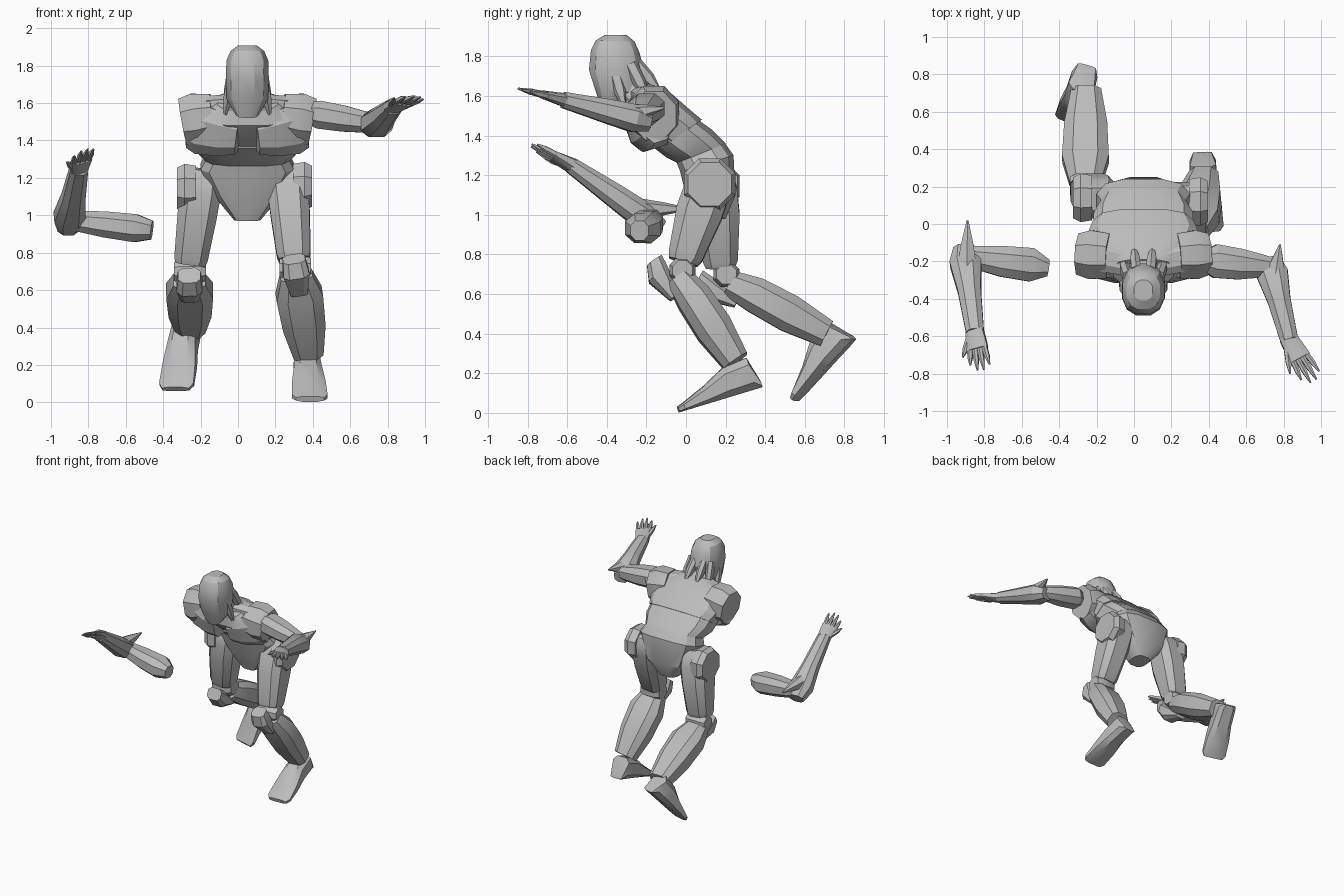
import bpy
import bmesh
from math import cos, sin, pi, radians, copysign
from mathutils import Vector

cube = bpy.data.objects.get("Cube")
if cube:
    bpy.data.objects.remove(cube, do_unlink=True)

grey = bpy.data.materials.new("plain grey")
grey.use_nodes = True
grey.diffuse_color = (0.5, 0.5, 0.5, 1)
grey.node_tree.nodes["Principled BSDF"].inputs["Base Color"].default_value = grey.diffuse_color

MID = 0.05          # centre plane of the torso
FORWARD = Vector((0, -1, 0))
UP = Vector((0, 0, 1))


def outline(sides, power):
    """Unit cross-section: power 1 is round, smaller is boxier."""
    angles = [2 * pi * (i + 0.5) / sides for i in range(sides)]
    pts = [[copysign(abs(f(a)) ** power, f(a)) for f in (cos, sin)] for a in angles]
    size = max(p[0] for p in pts)
    return [(p / size, q / size) for p, q in pts]


def loft(name, rings, sides=8, power=0.8):
    """Skin a list of (centre, half side vector, half front vector)."""
    bm = bmesh.new()
    shape = outline(sides, power)
    loops = [[bm.verts.new(c + u * p + v * q) for p, q in shape] for c, u, v in rings]
    for low, high in zip(loops, loops[1:]):
        for i in range(sides):
            j = (i + 1) % sides
            bm.faces.new((low[i], low[j], high[j], high[i]))
    bm.faces.new(loops[0][::-1])
    bm.faces.new(loops[-1])
    bmesh.ops.recalc_face_normals(bm, faces=bm.faces)
    mesh = bpy.data.meshes.new(name)
    bm.to_mesh(mesh)
    bm.free()
    mesh.materials.append(grey)
    obj = bpy.data.objects.new(name, mesh)
    bpy.context.collection.objects.link(obj)
    bpy.ops.object.select_all(action="DESELECT")
    obj.select_set(True)
    bpy.context.view_layer.objects.active = obj
    bpy.ops.object.shade_smooth_by_angle(angle=radians(28))


def bone(name, a, b, front, sections, **options):
    """Part along a-b; each section is (fraction, back, front, half width)."""
    a, b = Vector(a), Vector(b)
    axis = (b - a).normalized()
    side = axis.cross(front).normalized()
    fwd = side.cross(axis)
    rings = [(a.lerp(b, t) + fwd * (back + ahead) / 2, side * wide, fwd * (ahead - back) / 2)
             for t, back, ahead, wide in sections]
    loft(name, rings, **options)


def trunk(name, sections, **options):
    """Symmetric part; each section is (half width, front y, z, back y, z)."""
    rings = []
    for wide, fy, fz, by, bz in sections:
        front, back = Vector((MID, fy, fz)), Vector((MID, by, bz))
        rings.append(((front + back) / 2, Vector((wide, 0, 0)), (front - back) / 2))
    loft(name, rings, **options)


# Torso
trunk("chest", [(0.16, -.32, 1.56, -.19, 1.66), (0.25, -.32, 1.48, -.10, 1.635),
                (0.30, -.24, 1.41, .02, 1.53), (0.27, -.13, 1.33, .08, 1.48)],
      sides=12, power=0.65)
trunk("waist", [(0.27, -.19, 1.36, .02, 1.51), (0.265, -.10, 1.29, .13, 1.43),
                (0.225, -.04, 1.26, .20, 1.36)], sides=12, power=0.65)
trunk("pelvis", [(0.22, -.05, 1.27, .19, 1.37), (0.25, -.03, 1.22, .24, 1.30),
                 (0.175, .00, 1.10, .25, 1.10), (0.07, .05, .97, .20, .98)],
      sides=12, power=0.65)

# Head
trunk("head", [(0.06, -.42, 1.52, -.30, 1.56), (0.11, -.455, 1.62, -.24, 1.62),
               (0.115, -.49, 1.73, -.21, 1.72), (0.112, -.48, 1.83, -.235, 1.82),
               (0.09, -.455, 1.88, -.26, 1.875), (0.05, -.41, 1.908, -.30, 1.908)],
      sides=12, power=0.85)
trunk("neck", [(0.09, -.38, 1.63, -.22, 1.68), (0.11, -.30, 1.52, -.14, 1.60)])

# Mirrored chest and head details
for name, s in (("left", 1), ("right", -1)):
    def at(x, y, z):
        return MID + s * x, y, z
    bone(name + "_pectoral", at(.045, -.23, 1.43), at(.31, -.18, 1.48), (0, -1, -.35),
         [(0, -.06, .07, .10), (.35, -.08, .09, .125), (.8, -.10, .08, .14), (1, -.09, .06, .12)])
    bone(name + "_shoulder", at(.18, -.17, 1.53), at(.345, -.16, 1.50), FORWARD,
         [(0, -.12, .12, .12), (.6, -.13, .13, .14), (1, -.11, .11, .125)], power=1)
    bone(name + "_collar", at(.07, -.2, 1.60), at(.25, -.17, 1.585), FORWARD,
         [(0, -.06, .08, .05), (1, -.08, .08, .05)])
    for label, start, end in (("cheek_lock", (.085, -.36, 1.72), (.12, -.31, 1.54)),
                              ("side_lock", (.085, -.28, 1.76), (.115, -.19, 1.58)),
                              ("back_lock", (.04, -.25, 1.76), (.05, -.13, 1.62))):
        bone(name + "_" + label, at(*start), at(*end), FORWARD,
             [(0, -.03, .03, .025), (.5, -.03, .03, .025), (1, -.008, .008, .01)], sides=6)


# Legs: one set of parts on two poses
def leg(side, s, hip, knee, shin_top, ankle, heel, toe):
    def name(part):
        return side + "_" + part
    bone(name("thigh"), hip, knee, FORWARD,
         [(-.2, -.06, .06, .07), (-.08, -.10, .10, .10), (.08, -.115, .115, .11),
          (.4, -.115, .12, .105), (.93, -.085, .09, .09), (1, -.07, .08, .08)], power=0.65)
    disc = Vector((hip[0] + s * 0.03, hip[1], hip[2] - 0.015))
    bone(name("hip_disc"), disc, disc + Vector((s * 0.1, 0, 0)), FORWARD,
         [(0, -.12, .12, .12), (.6, -.13, .13, .13), (1, -.11, .11, .11)], power=1)
    joint = Vector(knee).lerp(Vector(shin_top), 0.4)
    bone(name("knee_joint"), joint - Vector((.085, 0, 0)), joint + Vector((.085, 0, 0)), FORWARD,
         [(0, -.05, .05, .05), (.2, -.065, .065, .065), (.8, -.065, .065, .065),
          (1, -.05, .05, .05)], power=1)
    bone(name("kneecap"), shin_top, ankle, FORWARD,
         [(-.33, .0, .09, .06), (-.18, .01, .13, .07), (.1, .05, .095, .045)], power=0.65)
    bone(name("shin"), shin_top, ankle, FORWARD,
         [(-.05, -.07, .06, .085), (.22, -.10, .08, .125), (.6, -.10, .09, .115),
          (1, -.07, .07, .08)], power=0.7)
    bone(name("foot"), heel, toe, UP,
         [(0, 0, .03, .05), (.08, 0, .165, .07), (.38, 0, .15, .075),
          (.65, 0, .09, .09), (.93, 0, .04, .095), (1, 0, .03, .075)], power=0.65)


leg("left", 1, (.265, .12, 1.17), (.30, -.01, .76), (.315, -.03, .66),
    (.375, .25, .26), (.365, .385, .13), (.385, -.035, .003))
leg("right", -1, (-.195, .14, 1.16), (-.255, .18, .74), (-.26, .24, .64),
    (-.255, .71, .40), (-.25, .85, .37), (-.33, .56, .06))


# Arms: one set of parts on two poses; the right arm floats free
def arm(side, shoulder, elbow, spike, wrist, tip, across):
    def name(part):
        return side + "_" + part
    bone(name("upper_arm"), shoulder, elbow, FORWARD,
         [(0, -.04, .05, .05), (.2, -.09, .09, .075), (.55, -.08, .085, .07),
          (.9, -.06, .06, .055), (1, -.05, .05, .05)], power=0.85)
    bone(name("forearm"), elbow, wrist, UP,
         [(-.12, -.06, .03, .055), (.08, -.08, .06, .085), (.45, -.065, .055, .062),
          (1, -.04, .04, .048)], power=0.8)
    wrist, tip = Vector(wrist), Vector(tip)
    bone(name("elbow_spike"), spike, Vector(elbow).lerp(wrist, 0.2), UP,
         [(0, -.005, .005, .005), (.5, -.03, .03, .035), (1, -.05, .05, .055)], sides=6)
    across = Vector(across).normalized()
    normal = across.cross(tip - wrist)
    knuckle = wrist.lerp(tip, 0.45)
    bone(name("palm"), wrist, knuckle, normal,
         [(-.15, -.035, .035, .046), (.6, -.025, .025, .055), (1, -.02, .02, .058)], power=0.7)
    for i, reach in enumerate((0.85, 1.0, 1.0, 0.88)):
        spread = across * (i - 1.5)
        bone(name("finger_%d" % (i + 1)), knuckle + spread * 0.028,
             wrist.lerp(tip, reach) + spread * 0.036, normal,
             [(-.15, -.015, .015, .014), (.5, -.014, .014, .013), (1, -.004, .004, .004)], sides=6)
    bone(name("thumb"), wrist.lerp(tip, 0.1) - across * 0.03,
         wrist.lerp(tip, 0.62) - across * 0.09, normal,
         [(0, -.018, .018, .018), (.6, -.015, .015, .015), (1, -.004, .004, .004)], sides=6)


arm("left", (.36, -.19, 1.55), (.73, -.23, 1.49), (.78, -.11, 1.54), (.83, -.62, 1.58),
    (.96, -.84, 1.635), (.85, .5, -.15))
arm("right", (-.46, -.23, .92), (-.905, -.17, .975), (-.89, .02, 1.03), (-.85, -.58, 1.25),
    (-.82, -.78, 1.35), (.9, .1, .3))
